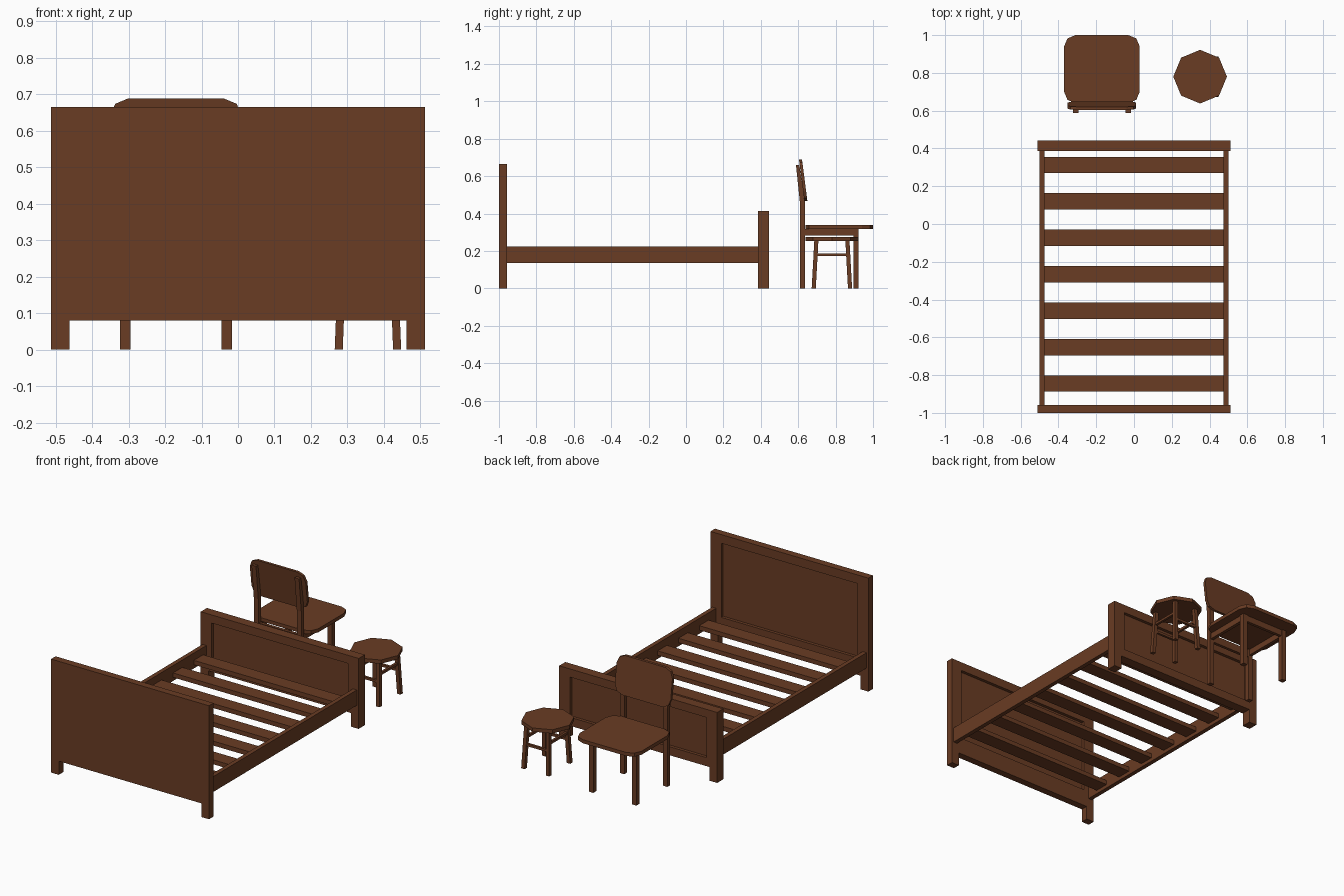
import bpy, bmesh, math
from mathutils import Vector

if "Cube" in bpy.data.objects:
    bpy.data.objects.remove(bpy.data.objects["Cube"])

wood = bpy.data.materials.new("dark brown wood")
wood.diffuse_color = (0.143, 0.045, 0.017, 1)
wood.use_nodes = True
wood.node_tree.nodes["Principled BSDF"].inputs["Base Color"].default_value = wood.diffuse_color


def finish(name, bm):
    bmesh.ops.recalc_face_normals(bm, faces=bm.faces)
    me = bpy.data.meshes.new(name)
    bm.to_mesh(me)
    bm.free()
    me.materials.append(wood)
    ob = bpy.data.objects.new(name, me)
    bpy.context.collection.objects.link(ob)
    return ob


def box(name, x, y, z):
    return prism(name, [(x[0], y[0], z[0]), (x[1], y[0], z[0]),
                        (x[1], y[1], z[0]), (x[0], y[1], z[0])], (0, 0, z[1] - z[0]))


def prism(name, pts, offset):
    bm = bmesh.new()
    face = bm.faces.new([bm.verts.new(p) for p in pts])
    ext = bmesh.ops.extrude_face_region(bm, geom=[face], use_keep_orig=True)
    verts = [g for g in ext["geom"] if isinstance(g, bmesh.types.BMVert)]
    bmesh.ops.translate(bm, verts=verts, vec=offset)
    return finish(name, bm)


def bar(name, a, b, w):
    # square bar between two points, ends level in z for legs, upright for stretchers
    a, b = Vector(a), Vector(b)
    d = b - a
    if abs(d.z) > max(abs(d.x), abs(d.y)):
        u, v = Vector((w / 2, 0, 0)), Vector((0, w / 2, 0))
    else:
        v = Vector((0, 0, w / 2))
        u = d.cross(v).normalized() * w / 2
    return prism(name, [a - u - v, a + u - v, a + u + v, a - u + v], d)


def bed_end(name, y0, y1, top, panel, sides):
    # board cut into a grid so the recessed panel is one cell; legs hang below
    xs, zs = (-0.512, -0.442, 0.442, 0.512), (0.08, panel[0], panel[1], top)
    bm = bmesh.new()
    for y in (y0, y1):
        v = [[bm.verts.new((x, y, z)) for z in zs] for x in xs]
        for i in range(3):
            for j in range(3):
                f = bm.faces.new((v[i][j], v[i + 1][j], v[i + 1][j + 1], v[i][j + 1]))
                if i == j == 1 and y in sides:
                    # sloped border down to the panel
                    bmesh.ops.inset_individual(bm, faces=[f], thickness=0.017)
                    step = 0.018 if y == y0 else -0.018
                    bmesh.ops.translate(bm, verts=f.verts, vec=(0, step, 0))
    edges = [e for e in bm.edges if e.is_boundary]
    bmesh.ops.bridge_loops(bm, edges=edges)
    finish(name, bm)
    for s in (-1, 1):
        box(name + "_leg", sorted((s * 0.462, s * 0.512)), (y0, y1), (0, 0.08))


# bed
bed_end("headboard", -1.0, -0.958, 0.665, (0.18, 0.614), (-0.958,))
bed_end("footboard", 0.386, 0.443, 0.413, (0.13, 0.365), (0.386, 0.443))
for s in (-1, 1):
    box("side_rail", sorted((s * 0.475, s * 0.5)), (-0.958, 0.386), (0.135, 0.225))
for i in range(7):
    y = 0.313 - 0.193 * i
    box("slat", (-0.475, 0.475), (y - 0.043, y + 0.043), (0.156, 0.182))

# chair seat: rectangle with faceted round corners
CX = -0.17


def rounded(hx, hy, cx, cy, r, steps=2):
    pts = []
    for k, (sx, sy) in enumerate(((1, 1), (-1, 1), (-1, -1), (1, -1))):
        for i in range(steps + 1):
            a = math.pi / 2 * (k + i / steps)
            pts.append((cx + sx * (hx - r) + r * math.cos(a),
                        cy + sy * (hy - r) + r * math.sin(a)))
    return pts


prism("chair_seat", [(x, y, 0.317) for x, y in rounded(0.2, 0.18, CX, 0.82, 0.06)], (0, 0, 0.021))

# chair legs, leaning back posts and apron
for s in (-1, 1):
    x = sorted((CX + s * 0.125, CX + s * 0.154))
    box("chair_front_leg", x, (0.895, 0.923), (0, 0.317))
    profile = [(0.609, 0), (0.636, 0), (0.636, 0.46), (0.606, 0.66), (0.588, 0.66), (0.609, 0.46)]
    prism("chair_rear_leg", [(x[0], y, z) for y, z in profile], (x[1] - x[0], 0, 0))
    box("chair_side_apron", (x[0] + 0.005, x[1] - 0.005), (0.63, 0.9), (0.282, 0.317))
for y, z in ((0.615, 0.272), (0.9, 0.28)):
    box("chair_cross_apron", (CX - 0.13, CX + 0.13), (y, y + 0.018), (z, 0.317))

# chair backrest: faceted rounded board leaning backwards
prism("chair_backrest", [(x, 0.634 - (z - 0.46) * 0.13, z)
                         for x, z in rounded(0.181, 0.11, CX, 0.578, 0.05)], (0, 0.016, 0))

# stool: octagonal seat, splayed legs, stretchers at two heights
SX, SY = 0.35, 0.78
ring = [(SX + 0.142 * math.cos(i * math.pi / 4), SY + 0.142 * math.sin(i * math.pi / 4), 0.253)
        for i in range(8)]
prism("stool_seat", ring, (0, 0, 0.022))
LX = 0.356
for s in (-1, 1):
    for t in (-1, 1):
        bar("stool_leg", (LX + s * 0.08, SY + t * 0.097, 0), (LX + s * 0.07, SY + t * 0.083, 0.256), 0.022)
    bar("stool_side_stretcher", (LX + s * 0.073, SY - 0.088, 0.18), (LX + s * 0.073, SY + 0.088, 0.18), 0.014)
    bar("stool_cross_stretcher", (LX - 0.075, SY + s * 0.09, 0.14), (LX + 0.075, SY + s * 0.09, 0.14), 0.014)
